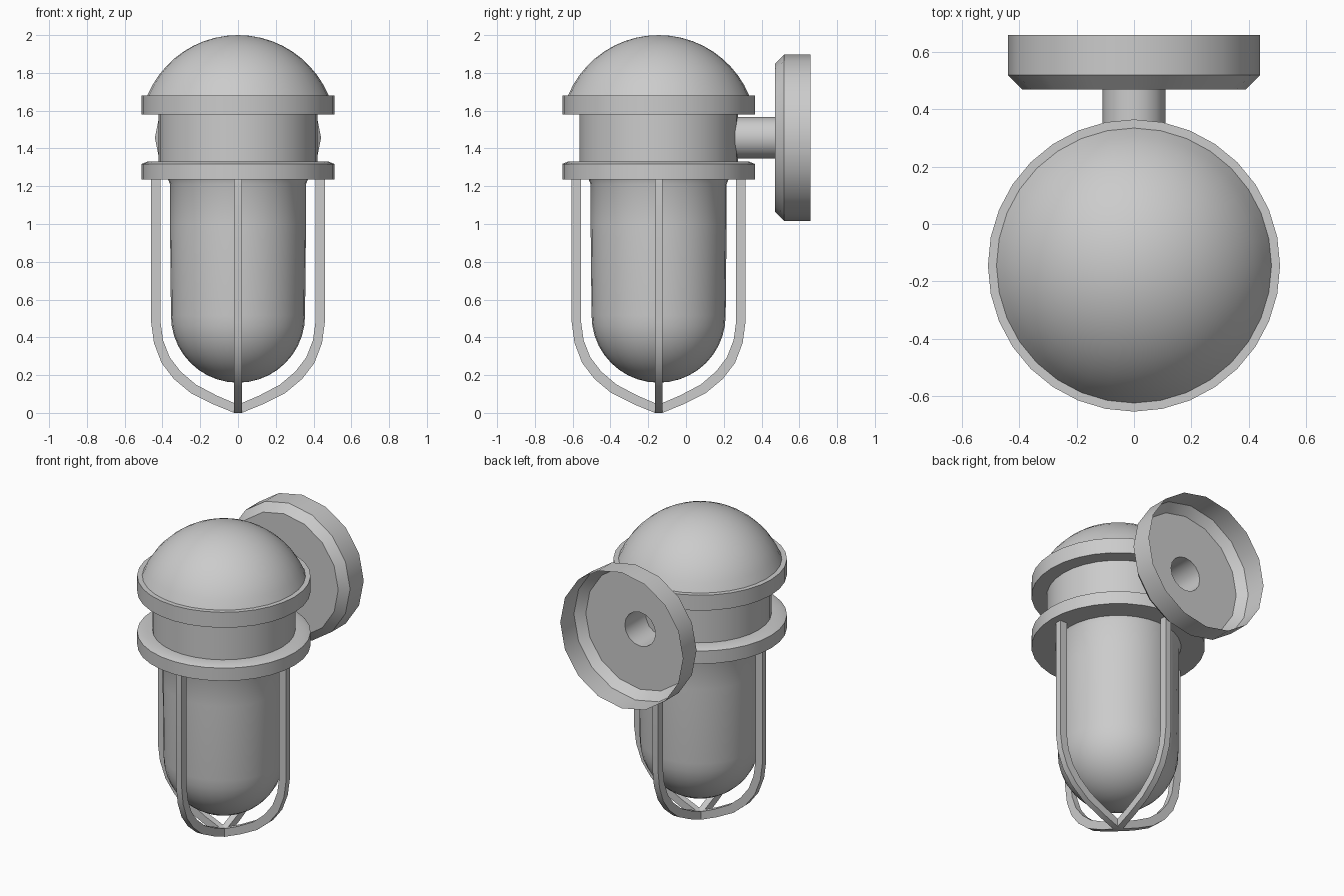
import bpy, bmesh, math
from mathutils import Matrix

if "Cube" in bpy.data.objects:
    bpy.data.objects.remove(bpy.data.objects["Cube"])

AXIS_Y = -0.145  # vertical axis of the lamp body


def finish(bm, name, matrix):
    bm.transform(matrix)
    mesh = bpy.data.meshes.new(name)
    bm.to_mesh(mesh)
    bm.free()
    obj = bpy.data.objects.new(name, mesh)
    bpy.context.collection.objects.link(obj)
    bpy.ops.object.select_all(action='DESELECT')
    obj.select_set(True)
    bpy.context.view_layer.objects.active = obj
    bpy.ops.object.shade_smooth_by_angle(angle=math.radians(30))
    return obj


def lathe(name, profile, sides, matrix):
    """Revolve (radius, height) points around local z; radius 0 makes a pole."""
    bm = bmesh.new()
    rings = []
    for r, h in profile:
        if r < 1e-5:
            rings.append([bm.verts.new((0, 0, h))] * sides)
        else:
            rings.append([bm.verts.new((r * math.cos(2 * math.pi * k / sides),
                                        r * math.sin(2 * math.pi * k / sides), h))
                          for k in range(sides)])
    for a, b in zip(rings, rings[1:]):
        for k in range(sides):
            n = (k + 1) % sides
            bm.faces.new(list(dict.fromkeys((a[k], a[n], b[n], b[k]))))
    return finish(bm, name, matrix)


def wire(name, outer, inner, width, matrix):
    """Square bar between an outer and an inner outline in the xz plane."""
    bm = bmesh.new()
    rows = [[bm.verts.new((p[0], s * width / 2, p[1]))
             for p, s in ((o, -1), (o, 1), (i, 1), (i, -1))]
            for o, i in zip(outer, inner)]
    for a, b in zip(rows, rows[1:]):
        for k in range(4):
            n = (k + 1) % 4
            bm.faces.new((a[k], a[n], b[n], b[k]))
    bm.faces.new(rows[0])
    bm.faces.new(rows[-1])
    bmesh.ops.recalc_face_normals(bm, faces=bm.faces)
    return finish(bm, name, matrix)


centre = Matrix.Translation((0, AXIS_Y, 0))

# Hood: lower ring, neck, upper ring and domed cap
R, cz = 0.52, 1.48
start = math.asin((1.68 - cz) / R)
dome = [(R * math.cos(t), cz + R * math.sin(t))
        for t in (start + (math.pi / 2 - start) * i / 10 for i in range(11))]
hood = [(0.34, 1.235), (0.51, 1.235), (0.51, 1.318), (0.48, 1.33), (0.42, 1.33),
        (0.42, 1.58), (0.51, 1.58), (0.51, 1.68)] + dome
lathe("hood", hood, 32, centre)

# Glass jar with rounded bottom
jar = [(0.355 * math.sin(t), 0.515 - 0.355 * math.cos(t))
       for t in (math.pi / 2 * i / 10 for i in range(11))]
lathe("glass_jar", jar + [(0.36, 1.0), (0.36, 1.21), (0.372, 1.24)], 32, centre)

# Guard cage of four bars meeting under the jar
outer = [(0.46, 1.25), (0.46, 0.48), (0.445, 0.37), (0.405, 0.265), (0.34, 0.18),
         (0.25, 0.105), (0.13, 0.045), (0.02, 0.0), (0.0, 0.0)]
inner = [(0.41, 1.25), (0.41, 0.48), (0.397, 0.385), (0.362, 0.295), (0.305, 0.22),
         (0.223, 0.15), (0.113, 0.092), (0.015, 0.05), (0.0, 0.045)]
for i, side in enumerate(("right", "back", "left", "front")):
    wire("cage_bar_" + side, outer, inner, 0.04,
         centre @ Matrix.Rotation(math.pi / 2 * i, 4, 'Z'))

# Hollow wall arm and open-backed wall plate
mount = [(0.11, 0.24), (0.11, 0.47), (0.39, 0.47), (0.44, 0.52), (0.44, 0.66)]
lathe("wall_mount", mount, 16,
      Matrix.Translation((0, 0, 1.457)) @ Matrix.Rotation(-math.pi / 2, 4, 'X'))
